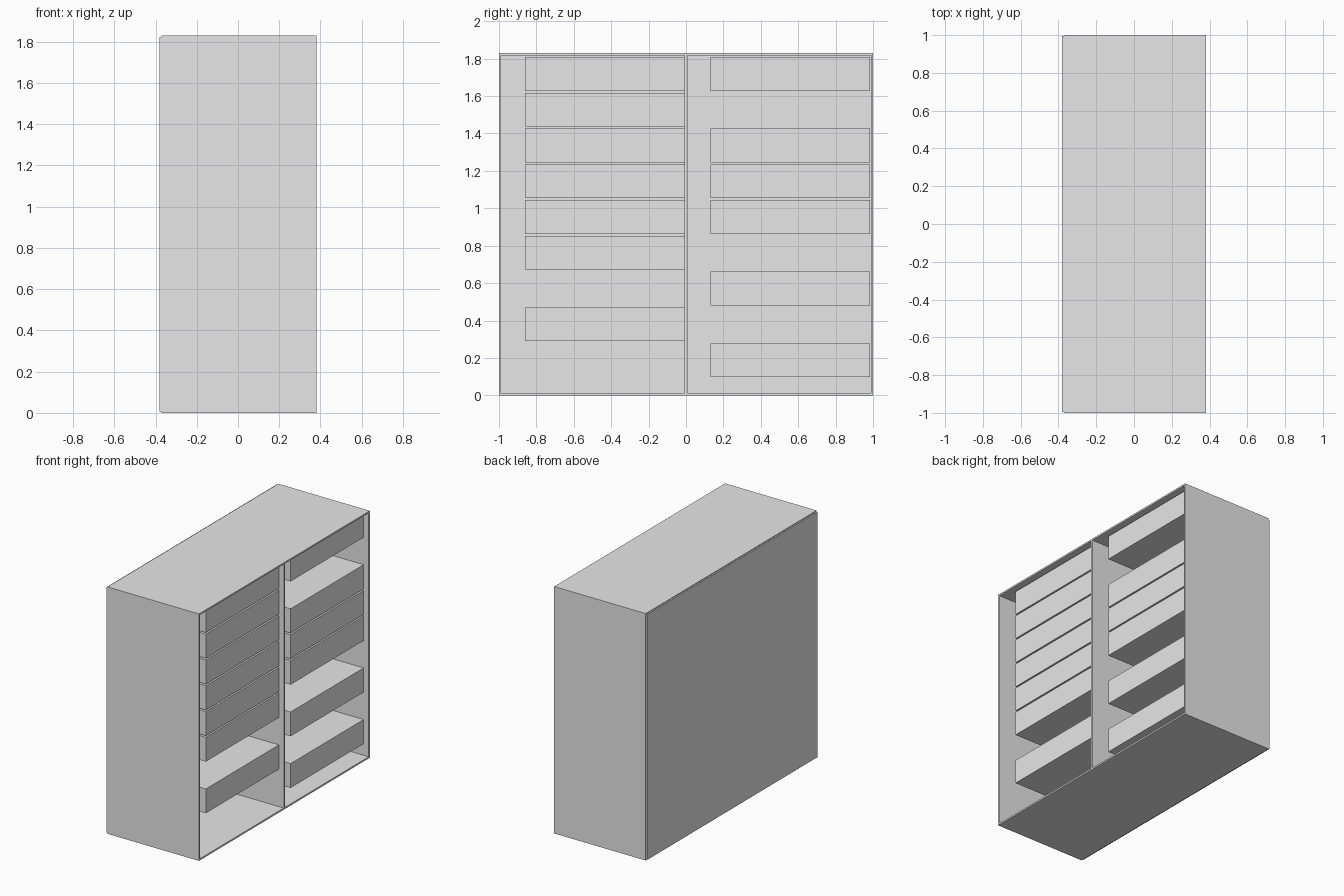
import bpy
import bmesh

default_cube = bpy.data.objects.get("Cube")
if default_cube:
    bpy.data.objects.remove(default_cube, do_unlink=True)

# Single plain finish
grey = bpy.data.materials.new("light_grey")
grey.use_nodes = True
grey.diffuse_color = (0.8, 0.8, 0.8, 1)
grey.node_tree.nodes["Principled BSDF"].inputs["Base Color"].default_value = grey.diffuse_color


def box(name, x, y, z):
    """Add a flat-shaded box spanning the given (low, high) ranges."""
    mesh = bpy.data.meshes.new(name)
    bm = bmesh.new()
    bmesh.ops.create_cube(bm, size=1)
    for v in bm.verts:
        v.co = [span[0] if c < 0 else span[1] for c, span in zip(v.co, (x, y, z))]
    bm.to_mesh(mesh)
    bm.free()
    mesh.materials.append(grey)
    obj = bpy.data.objects.new(name, mesh)
    bpy.context.collection.objects.link(obj)


HALF_DEPTH = 0.38      # along x, open side at +x
HEIGHT = 1.83
WALL = 0.012
BACK = -HALF_DEPTH + 0.01
depth = (BACK, HALF_DEPTH)

# Cabinet shell
inner_y = (-1 + WALL, 1 - WALL)
inner_z = (WALL, HEIGHT - WALL)
box("front_side_panel", depth, (-1, inner_y[0]), (0, HEIGHT))
box("rear_side_panel", depth, (inner_y[1], 1), (0, HEIGHT))
box("bottom_panel", depth, inner_y, (0, WALL))
box("top_panel", depth, inner_y, (HEIGHT - WALL, HEIGHT))
box("back_panel", (-HALF_DEPTH, BACK), (-0.994, 0.994), (0.006, HEIGHT - 0.006))
box("centre_divider", depth, (-0.007, 0.007), inner_z)

# Drawer blocks on an even vertical pitch, some slots left empty
TOP, PITCH, BLOCK = 1.808, 0.1912, 0.18
bays = {
    "front_bay": ((-0.862, -0.007), (0, 1, 2, 3, 4, 5, 7)),
    "rear_bay": ((0.13, 0.985), (0, 2, 3, 4, 6, 8)),
}
for bay, (span, slots) in bays.items():
    for slot in slots:
        top = TOP - PITCH * slot
        box(f"{bay}_drawer_{slot + 1}", (BACK, 0.34), span, (top - BLOCK, top))
